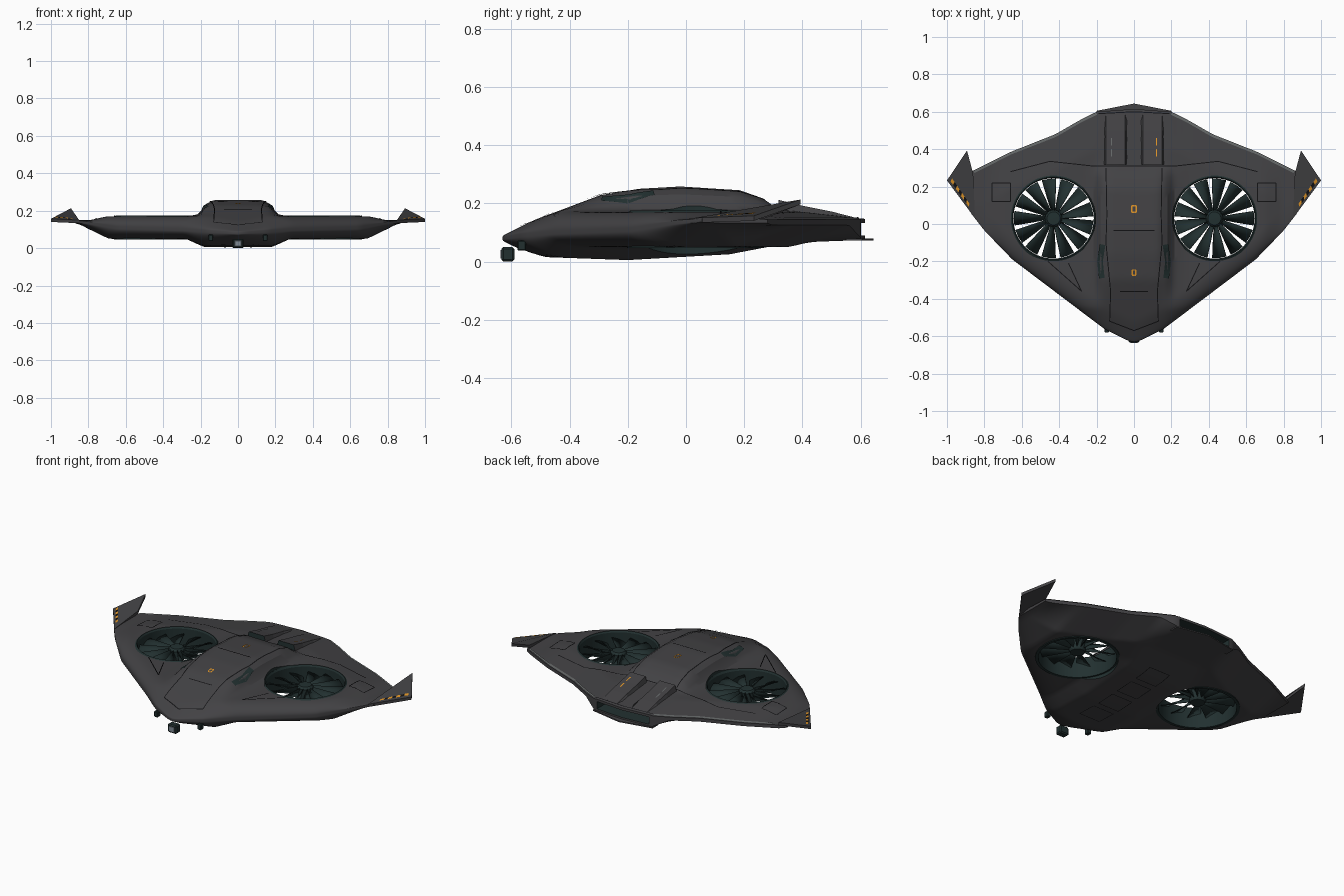
import bpy, bmesh, math
from mathutils import Vector

old = bpy.data.objects.get("Cube")
if old:
    bpy.data.objects.remove(old, do_unlink=True)


def material(name, rgb, rough=0.6):
    m = bpy.data.materials.new(name)
    m.use_nodes = True
    m.diffuse_color = (*rgb, 1)
    node = m.node_tree.nodes["Principled BSDF"]
    node.inputs["Base Color"].default_value = (*rgb, 1)
    node.inputs["Roughness"].default_value = rough
    return m


GREY = material("hull_grey", (.055, .054, .058))
BLACK = material("seam_black", (.006, .006, .007))
TEAL = material("dark_teal", (.016, .03, .03))
ORANGE = material("marker_orange", (.75, .3, .02))
PALE = material("edge_grey", (.13, .14, .14))
LENS = material("lens_blue_grey", (.22, .26, .3))


def make(name, bm, mats, smooth=True, fix=True):
    if fix:
        bmesh.ops.recalc_face_normals(bm, faces=bm.faces)
    me = bpy.data.meshes.new(name)
    bm.to_mesh(me)
    bm.free()
    for m in mats:
        me.materials.append(m)
    ob = bpy.data.objects.new(name, me)
    bpy.context.collection.objects.link(ob)
    if smooth:
        shade(ob)
    return ob


def shade(ob):
    bpy.ops.object.select_all(action='DESELECT')
    ob.select_set(True)
    bpy.context.view_layer.objects.active = ob
    bpy.ops.object.shade_smooth_by_angle(angle=math.radians(28))


def lerp(pts, v):
    if v <= pts[0][0]:
        return pts[0][1]
    for (a, p), (b, q) in zip(pts, pts[1:]):
        if v <= b:
            return p + (q - p) * (v - a) / (b - a)
    return pts[-1][1]


# Planform edges, spine profiles and spine widths
LEAD = [(0, -.63), (.03, -.625), (.13, -.575), (.16, -.56), (.65, -.19), (.8, -.035), (.87, .055)]
TRAIL = [(0, .615), (.2, .6), (.29, .555), (.42, .48), (.66, .385), (.87, .28)]
EDGE = [(0, .08), (.3, .1), (.65, .11), (.8, .135), (.87, .142)]
SPINE = [(-.64, .1), (-.57, .125), (-.43, .177), (-.295, .228), (-.16, .25), (-.02, .258),
         (.185, .245), (.27, .215), (.31, .18), (.5, .16), (.61, .147)]
KEEL = [(-.64, .06), (-.59, .04), (-.48, .015), (-.2, .005), (.15, .025), (.36, .065), (.64, .075)]
SPINE_W = [(.13, 1), (.185, .65), (.205, .15), (.27, 0)]
KEEL_W = [(.18, 1), (.28, 0)]


def rounded(d, r):
    s = min(max(d / r, 0), 1)
    return math.sqrt(1 - (1 - s) ** 2)


def aft(x, y):
    return min(max(1 - (lerp(TRAIL, x) - y) / .2, 0), 1)


def top(x, y):
    x = abs(x)
    wing = lerp([(.7, .17), (.79, .15), (.87, .152)], x)
    wing -= (wing - .145) * aft(x, y)
    spine = lerp(SPINE, y)
    if y < 0:
        wing = min(wing, spine)
    z = wing + (spine - wing) * lerp(SPINE_W, x)
    e = lerp(EDGE, x) + .006
    return e + (z - e) * rounded((y - lerp(LEAD, x)) * .78, .1)


def bottom(x, y):
    x = abs(x)
    wing = lerp([(.69, .05), (.86, .132)], x)
    wing += max(.125 - wing, 0) * aft(x, y)
    z = wing + (lerp(KEEL, y) - wing) * lerp(KEEL_W, x)
    e = lerp(EDGE, x) - .006
    return e + (z - e) * rounded((y - lerp(LEAD, x)) * .78, .12)


# Blended hull: chordwise sections skinned from tip to tip
bm = bmesh.new()
NX, NT = 44, 64
rings = []
for i in range(-NX, NX + 1):
    x = .87 * i / NX
    a, b = lerp(LEAD, abs(x)), lerp(TRAIL, abs(x))
    ys = [a + (b - a) * (1 - math.cos(math.pi * j / NT)) / 2 for j in range(NT + 1)]
    rings.append([bm.verts.new((x, y, top(x, y))) for y in ys] +
                 [bm.verts.new((x, y, bottom(x, y))) for y in reversed(ys)])
for r, s in zip(rings, rings[1:]):
    for k in range(len(r)):
        n = (k + 1) % len(r)
        bm.faces.new((r[k], r[n], s[n], s[k]))
bm.faces.new(rings[0])
bm.faces.new(rings[-1])
hull = make("hull", bm, [GREY, TEAL], smooth=False)

FAN_X, FAN_Y, FAN_R = .43, .03, .215


def cut(bm):
    for f in bm.faces:
        f.material_index = 1
    cutter = make("cutter", bm, [GREY, TEAL], smooth=False)
    cutter.hide_render = True
    mod = hull.modifiers.new("cut", 'BOOLEAN')
    mod.operation, mod.solver, mod.object = 'DIFFERENCE', 'EXACT', cutter
    bpy.context.view_layer.objects.active = hull
    bpy.ops.object.modifier_apply(modifier=mod.name)
    bpy.data.objects.remove(cutter, do_unlink=True)


def box_into(bm, center, size):
    for v in bmesh.ops.create_cube(bm, size=1)["verts"]:
        v.co = Vector([c + p * s for c, p, s in zip(center, v.co, size)])


# Fan wells and rear exhaust slot
for s in (1, -1):
    bm = bmesh.new()
    bmesh.ops.create_cone(bm, cap_ends=True, segments=64, radius1=.225, radius2=.225, depth=1)
    bmesh.ops.translate(bm, verts=bm.verts, vec=(s * FAN_X, FAN_Y, .1))
    cut(bm)
bm = bmesh.new()
box_into(bm, (0, .6, .111), (.35, .2, .044))
cut(bm)
shade(hull)


def lathe(name, profile, center, mat, seg=64):
    bm = bmesh.new()
    loops = [[bm.verts.new((center[0] + r * math.cos(2 * math.pi * k / seg),
                            center[1] + r * math.sin(2 * math.pi * k / seg), z))
              for r, z in profile] for k in range(seg)]
    for k in range(seg):
        a, b = loops[k], loops[(k + 1) % seg]
        for j in range(len(profile)):
            n = (j + 1) % len(profile)
            bm.faces.new((a[j], a[n], b[n], b[j]))
    bmesh.ops.remove_doubles(bm, verts=bm.verts, dist=1e-5)
    return make(name, bm, [mat])


# Lift fans: duct, hub and pitched blades
BLADES = 13
for s, side in ((1, "left"), (-1, "right")):
    c = (s * FAN_X, FAN_Y)
    lathe(side + "_duct", [(FAN_R, .046), (FAN_R, .165), (.221, .175), (.232, .168), (.232, .046)], c, TEAL)
    lathe(side + "_hub", [(0, .08), (.04, .08), (.046, .09), (.046, .145), (.035, .158), (0, .16)], c, TEAL, 32)
    bm = bmesh.new()
    for k in range(BLADES):
        rows = []
        for r, half, rise in ((.04, .45, .028), (.12, .40, .022), (.213, .37, .016)):
            row = []
            for u in (-1, 0, 1):
                a = 2 * math.pi * (k + half * u) / BLADES
                z = .122 + rise * u + .004 * (1 - abs(u))
                row.append(bm.verts.new((c[0] + s * r * math.cos(a), c[1] + r * math.sin(a), z)))
            rows.append(row)
        for p, q in zip(rows, rows[1:]):
            for j in (0, 1):
                bm.faces.new((p[j], p[j + 1], q[j + 1], q[j]))
    blades = make(side + "_fan_blades", bm, [TEAL])
    blades.modifiers.new("thickness", 'SOLIDIFY').thickness = .004

    # Upswept winglet with marker dashes along its front edge
    A, B, C, D = [Vector((s * p[0], p[1], p[2])) for p in
                  ((.85, .03, .15), (1, .233, .157), (.893, .393, .213), (.86, .27, .165))]
    bm = bmesh.new()
    up = [bm.verts.new(p) for p in (A, B, C, D)]
    low = [bm.verts.new(p - Vector((0, 0, .017))) for p in (A, B, C, D)]
    bm.faces.new(up)
    bm.faces.new(low)
    for k in range(4):
        bm.faces.new((up[k], up[k - 1], low[k - 1], low[k]))
    make(side + "_winglet", bm, [GREY], smooth=False)
    bm = bmesh.new()
    for k in range(7):
        u0, u1 = .22 + k * .1, .22 + (k + 1) * .1
        f = bm.faces.new([bm.verts.new(A.lerp(B, u).lerp(D.lerp(C, u), v) + Vector((0, 0, .004)))
                          for u, v in ((u0, .07), (u1, .07), (u1, .16), (u0, .16))])
        f.material_index = k % 2
        if f.normal.z < 0 or s < 0:
            f.normal_flip()
    make(side + "_winglet_marker", bm, [ORANGE, BLACK], smooth=False, fix=False)


def strips(name, paths, width, mat, height=top, lift=.004, mirror=True):
    """Thin bands laid along paths on the hull surface."""
    bm = bmesh.new()
    for s in ((1, -1) if mirror else (1,)):
        for path in paths:
            for p, q in zip(path, path[1:]):
                p, q = Vector((s * p[0], p[1])), Vector((s * q[0], q[1]))
                n = max(1, math.ceil((q - p).length / .02))
                side = (q - p).orthogonal().normalized() * width / 2
                prev = None
                for k in range(n + 1):
                    m = p.lerp(q, k / n)
                    pair = [bm.verts.new((e.x, e.y, height(e.x, e.y) + lift)) for e in (m - side, m + side)]
                    if prev:
                        f = bm.faces.new((prev[0], prev[1], pair[1], pair[0]))
                        f.normal_update()
                        if f.normal.z * lift < 0:
                            f.normal_flip()
                    prev = pair
    return make(name, bm, [mat], smooth=False, fix=False)


def frame(x, y, w, h):
    return [(x - w, y - h), (x + w, y - h), (x + w, y + h), (x - w, y + h), (x - w, y - h)]


# Panel seams, vents, edge trim and markers
strips("panel_seams", [
    [(.15, .3), (.145, .05), (.15, -.1), (.125, -.36), (.13, -.52), (0, -.57)],
    [(0, .31), (.22, .31), (.45, .335), (.66, .28)], [(0, -.035), (.11, -.035)],
    [(0, -.36), (.075, -.36)], [(.28, -.36), (.46, -.2)], [(.28, -.36), (.35, -.21)],
    frame(.71, .17, .05, .05), [(.19, .59), (0, .6)]], .005, BLACK)
strips("side_vents", [[(.168, -.11), (.182, -.2), (.172, -.29)]], .03, TEAL)
strips("trailing_trim", [[(.2, .59), (.29, .546), (.42, .471), (.66, .377), (.855, .278)]], .012, PALE)
strips("spine_markers", [frame(0, .08, .012, .018), frame(0, -.26, .01, .014)], .007, ORANGE, mirror=False)
strips("belly_panels", [frame(0, y, .07, .06) for y in (-.32, -.16, 0, .16)], .004, BLACK, bottom, -.003, False)

# Engine humps behind the spine, with dark intakes
for s, side, mat in ((1, "left", ORANGE), (-1, "right", PALE)):
    bm = bmesh.new()
    sections = []
    for y, z in ((.318, .212), (.4, .192), (.5, .172), (.585, .15)):
        sections.append([bm.verts.new((s * x, y, h)) for x, h in
                         ((.03, .142), (.048, z), (.15, z), (.17, .142))])
    for p, q in zip(sections, sections[1:]):
        for k in range(4):
            bm.faces.new((p[k], p[k - 1], q[k - 1], q[k]))
    bm.faces.new(sections[0]).material_index = 1
    bm.faces.new(sections[-1])
    make(side + "_engine_hump", bm, [GREY, TEAL], smooth=False)
    strips(side + "_hump_marker", [[(s * .12, .36), (s * .12, .4)], [(s * .12, .42), (s * .12, .46)]], .007, mat,
           lambda x, y: lerp([(.318, .212), (.4, .192), (.5, .172)], y), .003, False)


def box(name, center, size, mat):
    bm = bmesh.new()
    box_into(bm, center, size)
    bmesh.ops.bevel(bm, geom=bm.edges[:], offset=min(size) * .15, segments=1, affect='EDGES')
    return make(name, bm, [mat], smooth=False)


# Exhaust lip, nose camera and corner sensors
bm = bmesh.new()
lip = bm.faces.new([bm.verts.new((x, y, .072)) for x, y in
                    ((-.2, .55), (.2, .55), (.2, .605), (0, .644), (-.2, .605))])
for v in bmesh.ops.extrude_face_region(bm, geom=[lip])["geom"]:
    if isinstance(v, bmesh.types.BMVert):
        v.co.z += .007
make("exhaust_lip", bm, [GREY], smooth=False)
box("nose_camera", (0, -.612, .025), (.06, .044, .05), TEAL)
box("camera_lens", (0, -.634, .025), (.036, .006, .03), LENS)
for s, side in ((1, "left"), (-1, "right")):
    box(side + "_nose_sensor", (s * .145, -.565, .055), (.025, .03, .035), TEAL)
